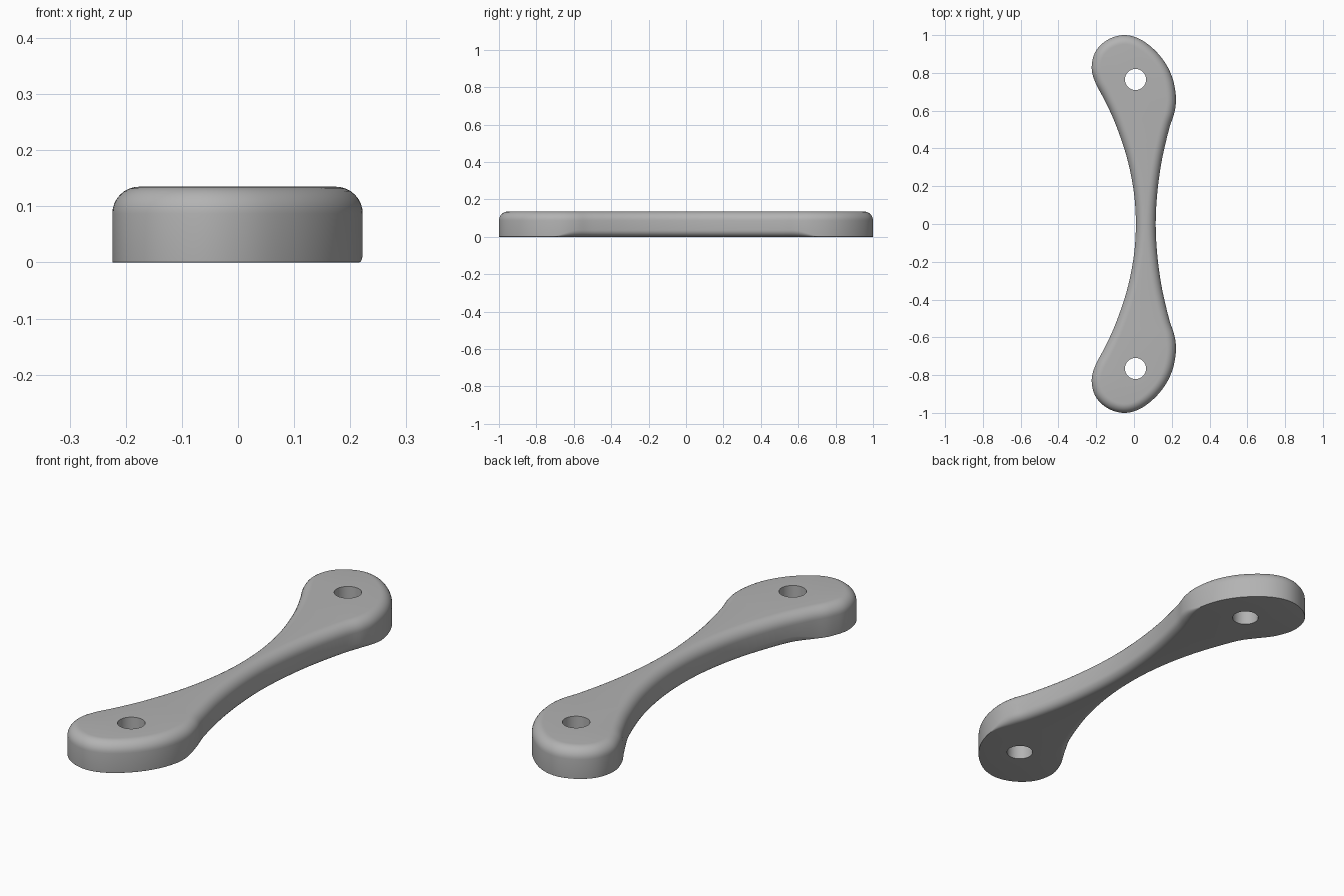
import bpy, bmesh, math
from mathutils import Vector

if "Cube" in bpy.data.objects:
    bpy.data.objects.remove(bpy.data.objects["Cube"])

H = 0.135          # height
R_TOP = 0.048      # top edge rounding
R_GRIP = 0.036     # underside rounding along the grip
HOLE_R = 0.056

# Outline of the +y half, right waist -> around the paddle -> left waist
half = [(0.115, 0.0), (0.123, 0.16), (0.146, 0.33), (0.185, 0.5), (0.214, 0.59), (0.222, 0.67),
        (0.206, 0.765), (0.167, 0.85), (0.105, 0.925), (0.025, 0.982), (-0.06, 1.0),
        (-0.145, 0.972), (-0.205, 0.91), (-0.224, 0.825), (-0.203, 0.745),
        (-0.158, 0.66), (-0.098, 0.53), (-0.037, 0.35), (-0.001, 0.17), (0.01, 0.0)]
ctrl = [Vector(p) for p in half] + [Vector((x, -y)) for x, y in half[-2:0:-1]]


def catmull(points, steps):
    """Closed smooth curve through the points."""
    out, n = [], len(points)
    for i in range(n):
        a, b, c, d = (points[(i + k) % n] for k in (-1, 0, 1, 2))
        for s in range(steps):
            t = s / steps
            out.append(0.5 * (2 * b + (c - a) * t + (2 * a - 5 * b + 4 * c - d) * t * t
                              + (3 * b - a - 3 * c + d) * t ** 3))
    return out


def grip_radius(y):
    """Underside rounding: full along the grip, fading out at the paddles."""
    t = min(1, max(0, (0.73 - abs(y)) / 0.16))
    return 0.001 + (R_GRIP - 0.001) * t * t * (3 - 2 * t)


outline = catmull(ctrl, 6)
n = len(outline)
inward = []
for i in range(n):
    t = (outline[(i + 1) % n] - outline[i - 1]).normalized()
    inward.append(Vector((-t.y, t.x)))

bm = bmesh.new()


def ring(offset_z):
    loop = []
    for p, nrm in zip(outline, inward):
        off, z = offset_z(p.y)
        q = p + nrm * off
        loop.append(bm.verts.new((q.x, q.y, z)))
    return loop


def bridge(a, b):
    m = len(a)
    for i in range(m):
        j = (i + 1) % m
        bm.faces.new((a[i], a[j], b[j], b[i]))


# Side wall: underside rounding, straight band, top rounding
rings = []
for k in range(7):
    a = math.pi / 2 * k / 6
    rings.append(ring(lambda y: (grip_radius(y) * (1 - math.sin(a)),
                                 grip_radius(y) * (1 - math.cos(a)))))
for k in range(9):
    a = math.pi / 2 * k / 8
    rings.append(ring(lambda y: (R_TOP * (1 - math.cos(a)),
                                 H - R_TOP + R_TOP * math.sin(a))))
for a, b in zip(rings, rings[1:]):
    bridge(a, b)

# Screw holes
holes = {0: [], 1: []}
for side in (-1, 1):
    loops = []
    for level, z in enumerate((0, H)):
        loop = [bm.verts.new((0.008 + HOLE_R * math.cos(math.tau * i / 40),
                              side * 0.765 + HOLE_R * math.sin(math.tau * i / 40), z))
                for i in range(40)]
        holes[level].append(loop)
        loops.append(loop)
    bridge(*loops)

# Flat top and bottom, filled around the holes
for level, outer in ((0, rings[0]), (1, rings[-1])):
    edges = []
    for loop in [outer] + holes[level]:
        edges += [bm.edges.get((loop[i - 1], loop[i])) for i in range(len(loop))]
    bmesh.ops.triangle_fill(bm, edges=edges, use_beauty=True,
                            normal=(0, 0, 1 if level else -1))
bmesh.ops.recalc_face_normals(bm, faces=bm.faces)

mesh = bpy.data.meshes.new("pull_handle")
bm.to_mesh(mesh)
bm.free()
obj = bpy.data.objects.new("pull_handle", mesh)
bpy.context.collection.objects.link(obj)

mat = bpy.data.materials.new("plain grey")
mat.diffuse_color = (0.45, 0.45, 0.45, 1)
mat.use_nodes = True
mat.node_tree.nodes["Principled BSDF"].inputs["Base Color"].default_value = mat.diffuse_color
mesh.materials.append(mat)

bpy.context.view_layer.objects.active = obj
obj.select_set(True)
bpy.ops.object.shade_smooth_by_angle(angle=math.radians(35))
